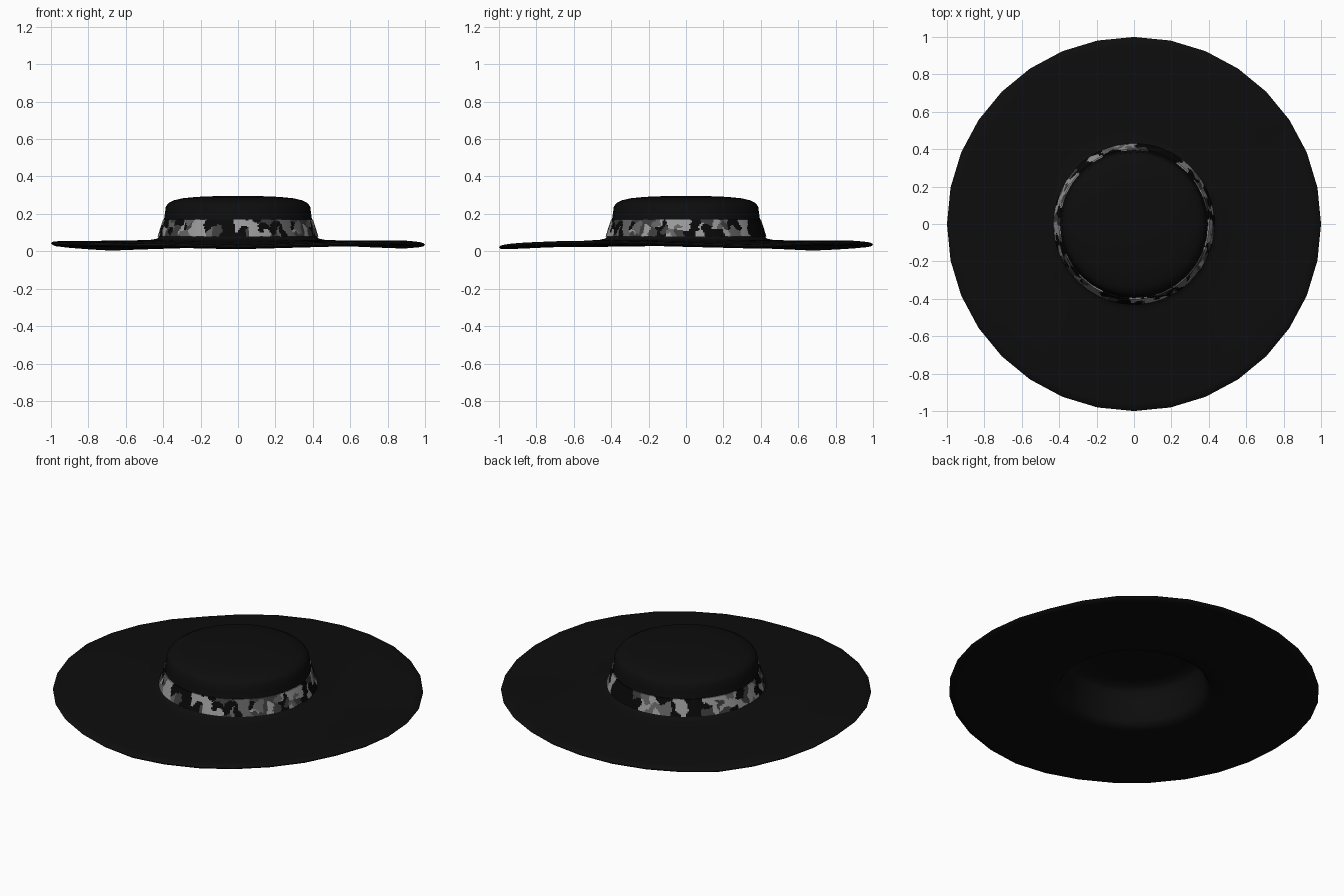
import bpy, bmesh, math, random
from mathutils import Vector, noise

if "Cube" in bpy.data.objects:
    bpy.data.objects.remove(bpy.data.objects["Cube"])

random.seed(7)


def material(name, v):
    m = bpy.data.materials.new(name)
    m.diffuse_color = (v, v, v, 1)
    m.use_nodes = True
    m.node_tree.nodes["Principled BSDF"].inputs["Base Color"].default_value = m.diffuse_color
    return m


felt = material("black felt", 0.004)
camo = [material("camo black", 0.0025), material("camo dark grey", 0.045),
        material("camo mid grey", 0.12), material("camo light grey", 0.32)]

# Height of the wavy brim edge, every 22.5 degrees starting at +x
EDGE = [.035, .025, .042, .045, .036, .025, .013, .028,
        .042, .036, .033, .030, .021, .032, .042, .046]
MID = 0.045


def wave(r, a):
    """Brim height offset: nothing at the crown, full at the edge."""
    t = max(0.0, (r - 0.45) / 0.55)
    p = (a / math.tau * 16) % 16
    i = int(p)
    f = (1 - math.cos((p - i) * math.pi)) / 2
    e = EDGE[i] * (1 - f) + EDGE[(i + 1) % 16] * f
    return (e - MID) * t ** 1.2


def lathe(name, profile, sides, closed, bend):
    bm = bmesh.new()
    rings = []
    for r, z in profile:
        if r == 0:
            rings.append([bm.verts.new((0, 0, z))] * sides)
            continue
        ring = []
        for k in range(sides):
            a = math.tau * k / sides
            ring.append(bm.verts.new((r * math.cos(a), r * math.sin(a),
                                      z + (wave(r, a) if bend else 0))))
        rings.append(ring)
    pairs = list(zip(rings, rings[1:]))
    if closed:
        pairs.append((rings[-1], rings[0]))
    for lo, hi in pairs:
        for k in range(sides):
            n = (k + 1) % sides
            vs = []
            for v in (lo[k], lo[n], hi[n], hi[k]):
                if v not in vs:
                    vs.append(v)
            bm.faces.new(vs)
    bmesh.ops.recalc_face_normals(bm, faces=bm.faces)
    me = bpy.data.meshes.new(name)
    bm.to_mesh(me)
    bm.free()
    ob = bpy.data.objects.new(name, me)
    bpy.context.collection.objects.link(ob)
    for p in me.polygons:
        p.use_smooth = True
    return ob


# Hat body: crown, brim top, rounded edge, underside and hollow crown
hat = lathe("hat_body", [
    (0, .296), (.12, .295), (.22, .291), (.30, .283), (.345, .272),
    (.372, .258), (.386, .238), (.391, .20), (.396, .165), (.41, .12),
    (.422, .08), (.432, .068), (.46, .062), (.55, .059), (.70, .058),
    (.85, .057), (.96, .057), (.99, .054), (1.0, .046), (.992, .037),
    (.96, .033), (.85, .032), (.70, .032), (.55, .033), (.45, .036),
    (.41, .044), (.395, .07), (.385, .12), (.372, .18), (.365, .23),
    (.345, .25), (.30, .262), (.2, .27), (0, .274)], 32, False, True)
hat.data.materials.append(felt)

# Hat band: thin sleeve around the crown
Z0, Z1, STEPS = 0.079, 0.17, 16
outer = [(.430 - .029 * i / STEPS, Z0 + (Z1 - Z0) * i / STEPS)
         for i in range(STEPS + 1)]
band = lathe("hat_band", outer + [(.388, Z1 - .002), (.412, Z0)],
             320, True, False)
for m in camo:
    band.data.materials.append(m)

# Camouflage: irregular patches around scattered centres
patches = []
for i in range(110):
    a, z = random.uniform(0, math.tau), random.uniform(Z0, Z1)
    patches.append((Vector((.415 * math.cos(a), .415 * math.sin(a), z)),
                    random.choice([0, 0, 0, 1, 1, 2, 2, 3, 3])))
# Larger marks seen on the front and the right: angle, height, colour
for deg, z, c in [(237, .14, 3), (243, .10, 3), (262, .15, 0), (271, .13, 3),
                  (280, .10, 3), (290, .14, 0), (297, .10, 0), (312, .14, 2),
                  (318, .10, 3), (228, .10, 2), (255, .10, 1),
                  (340, .14, 3), (350, .145, 3), (358, .14, 3), (348, .10, 2),
                  (335, .10, 1), (8, .15, 0), (15, .11, 0), (2, .095, 0),
                  (30, .14, 1), (38, .10, 2), (50, .12, 3),
                  (148, .12, 3), (156, .14, 3), (92, .12, 3)]:
    a = math.radians(deg)
    patches.append((Vector((.415 * math.cos(a), .415 * math.sin(a), z)), c))

for p in band.data.polygons:
    q = p.center + noise.noise_vector(p.center * 28) * 0.022
    p.material_index = min(patches, key=lambda s: (s[0] - q).length_squared)[1]

# Smooth shading with crisp band borders
for ob in (hat, band):
    bpy.ops.object.select_all(action='DESELECT')
    ob.select_set(True)
    bpy.context.view_layer.objects.active = ob
    bpy.ops.object.shade_smooth_by_angle(angle=math.radians(50))
